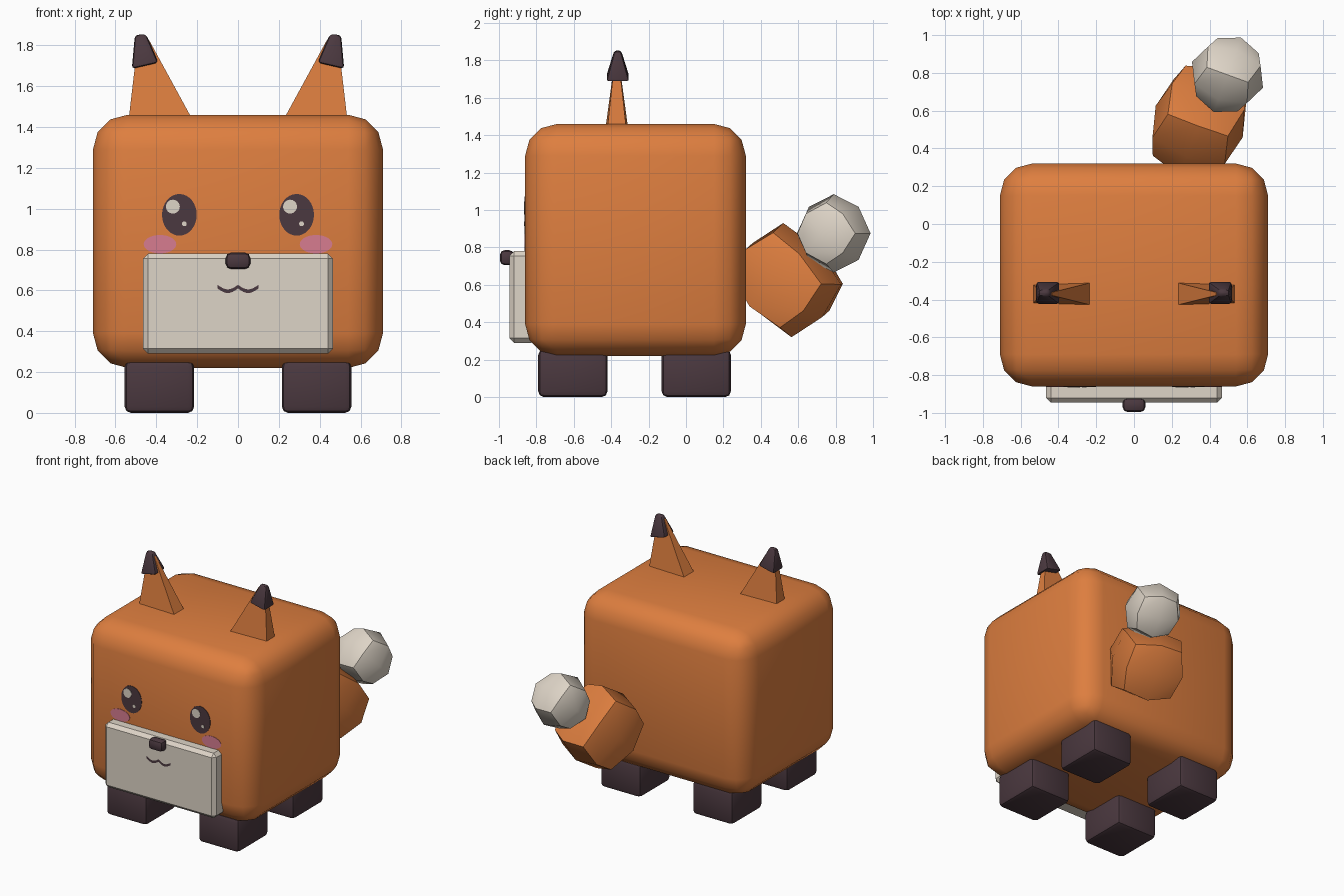
import bpy, bmesh, math
from mathutils import Matrix, Vector

cube = bpy.data.objects.get("Cube")
if cube:
    bpy.data.objects.remove(cube, do_unlink=True)


def material(name, rgb):
    mat = bpy.data.materials.new(name)
    mat.use_nodes = True
    mat.diffuse_color = (*rgb, 1)
    bsdf = mat.node_tree.nodes["Principled BSDF"]
    bsdf.inputs["Base Color"].default_value = (*rgb, 1)
    bsdf.inputs["Roughness"].default_value = 0.8
    return mat


ORANGE = material("orange fur", (0.73, 0.21, 0.05))
CREAM = material("cream fur", (0.73, 0.66, 0.57))
DARK = material("dark brown", (0.07, 0.04, 0.05))
PINK = material("blush pink", (0.68, 0.2, 0.28))


def finish(name, bm, mat, angle=40):
    """Turn a bmesh into a named object, smooth below the given angle."""
    bmesh.ops.recalc_face_normals(bm, faces=bm.faces[:])
    mesh = bpy.data.meshes.new(name)
    bm.to_mesh(mesh)
    bm.free()
    mesh.materials.append(mat)
    obj = bpy.data.objects.new(name, mesh)
    bpy.context.collection.objects.link(obj)
    bpy.ops.object.select_all(action="DESELECT")
    obj.select_set(True)
    bpy.context.view_layer.objects.active = obj
    bpy.ops.object.shade_smooth_by_angle(angle=math.radians(angle))
    return obj


def bevel(bm, width, segments):
    bmesh.ops.bevel(bm, geom=bm.edges[:], offset=width, segments=segments,
                    profile=0.5, affect="EDGES", clamp_overlap=True)


def rounded_box(name, low, high, width, segments, mat, angle=40):
    low, high = Vector(low), Vector(high)
    bm = bmesh.new()
    bmesh.ops.create_cube(bm, size=1, matrix=Matrix.Translation((low + high) / 2)
                          @ Matrix.Diagonal((*(high - low), 1)))
    bevel(bm, width, segments)
    return finish(name, bm, mat, angle)


def frustum(name, side, y, base, top, mat, width=0):
    """Four-sided spike; base and top are (inner, outer) points of (x, z, half depth)."""
    bm = bmesh.new()
    rings = []
    for inner, outer in (base, top):
        rings.append([bm.verts.new((side * x, y + s * h, z))
                      for (x, z, h), s in ((inner, -1), (outer, -1), (outer, 1), (inner, 1))])
    for ring in rings:
        bm.faces.new(ring)
    for i in range(4):
        j = (i + 1) % 4
        bm.faces.new((rings[0][i], rings[0][j], rings[1][j], rings[1][i]))
    if width:
        bmesh.ops.recalc_face_normals(bm, faces=bm.faces[:])
        bevel(bm, width, 2)
    return finish(name, bm, mat, 35)


def puff(name, centre, size, edge, corner, mat):
    """Cube whose faces bulge out towards a ball, tilted along the tail."""
    bm = bmesh.new()
    bmesh.ops.create_cube(bm, size=2)
    bmesh.ops.subdivide_edges(bm, edges=bm.edges[:], cuts=1, use_grid_fill=True)
    for v in bm.verts:
        v.co *= (1, edge, corner)[sum(abs(c) > 0.5 for c in v.co) - 1]
    tilt = Matrix.Rotation(math.radians(-20), 4, "Z") @ Matrix.Rotation(math.radians(45), 4, "X")
    bm.transform(Matrix.Translation(centre) @ tilt @ Matrix.Diagonal((*size, 1)))
    return finish(name, bm, mat, 42)


FACE_Y = -0.86


def oval(name, x, z, rx, rz, mat, lift=0.003):
    """Thin oval plate on the front of the body."""
    bm = bmesh.new()
    bmesh.ops.create_cone(bm, cap_ends=True, segments=32, radius1=1, radius2=1, depth=1)
    bm.transform(Matrix.Translation((x, FACE_Y - lift / 2, z))
                 @ Matrix.Diagonal((rx, lift, rz, 1)) @ Matrix.Rotation(math.pi / 2, 4, "X"))
    return finish(name, bm, mat)


# Body, muzzle and nose
rounded_box("body", (-0.71, FACE_Y, 0.22), (0.71, 0.32, 1.46), 0.17, 3, ORANGE)
rounded_box("muzzle", (-0.465, -0.945, 0.29), (0.465, -0.8, 0.78), 0.025, 1, CREAM, 20)
rounded_box("nose", (-0.06, -0.995, 0.705), (0.06, -0.92, 0.785), 0.025, 2, DARK)

# Mouth: wavy ribbon on the muzzle
bm = bmesh.new()
rows = []
for i in range(25):
    x = -0.1 + 0.2 * i / 24
    z = 0.618 - 0.022 * abs(math.sin(math.pi * x / 0.1))
    rows.append([bm.verts.new((x, -0.949, z + dz)) for dz in (-0.009, 0.009)])
for a, b in zip(rows, rows[1:]):
    bm.faces.new((a[0], b[0], b[1], a[1]))
bmesh.ops.solidify(bm, geom=bm.faces[:], thickness=0.003)
finish("mouth", bm, DARK)

for side, word in ((1, "left"), (-1, "right")):
    # Eyes with their highlights, and cheeks
    eye_x = 0.287 * side
    oval(word + "_eye", eye_x, 0.97, 0.085, 0.102, DARK)
    oval(word + "_eye_highlight", eye_x - 0.032, 1.01, 0.034, 0.034, CREAM, 0.006)
    oval(word + "_eye_glint", eye_x + 0.024, 0.926, 0.012, 0.012, CREAM, 0.006)
    oval(word + "_cheek", 0.382 * side, 0.826, 0.08, 0.045, PINK)

    # Ears with dark tips
    frustum(word + "_ear", side, -0.37,
            ((0.225, 1.44, 0.06), (0.535, 1.44, 0.05)),
            ((0.435, 1.825, 0.008), (0.49, 1.825, 0.008)), ORANGE)
    frustum(word + "_ear_tip", side, -0.365,
            ((0.39, 1.715, 0.063), (0.52, 1.685, 0.063)),
            ((0.45, 1.855, 0.018), (0.505, 1.85, 0.018)), DARK, 0.016)

    # Legs
    x_low, x_high = sorted((0.215 * side, 0.555 * side))
    for end, y in (("front", -0.79), ("back", -0.13)):
        rounded_box(f"{word}_{end}_leg", (x_low, y, 0), (x_high, y + 0.37, 0.255),
                    0.03, 2, DARK)

# Tail and its pale end
puff("tail", (0.345, 0.542, 0.625), (0.245, 0.24, 0.28), 0.83, 0.69, ORANGE)
puff("tail_tip", (0.495, 0.79, 0.875), (0.2, 0.2, 0.2), 0.74, 0.58, CREAM)
